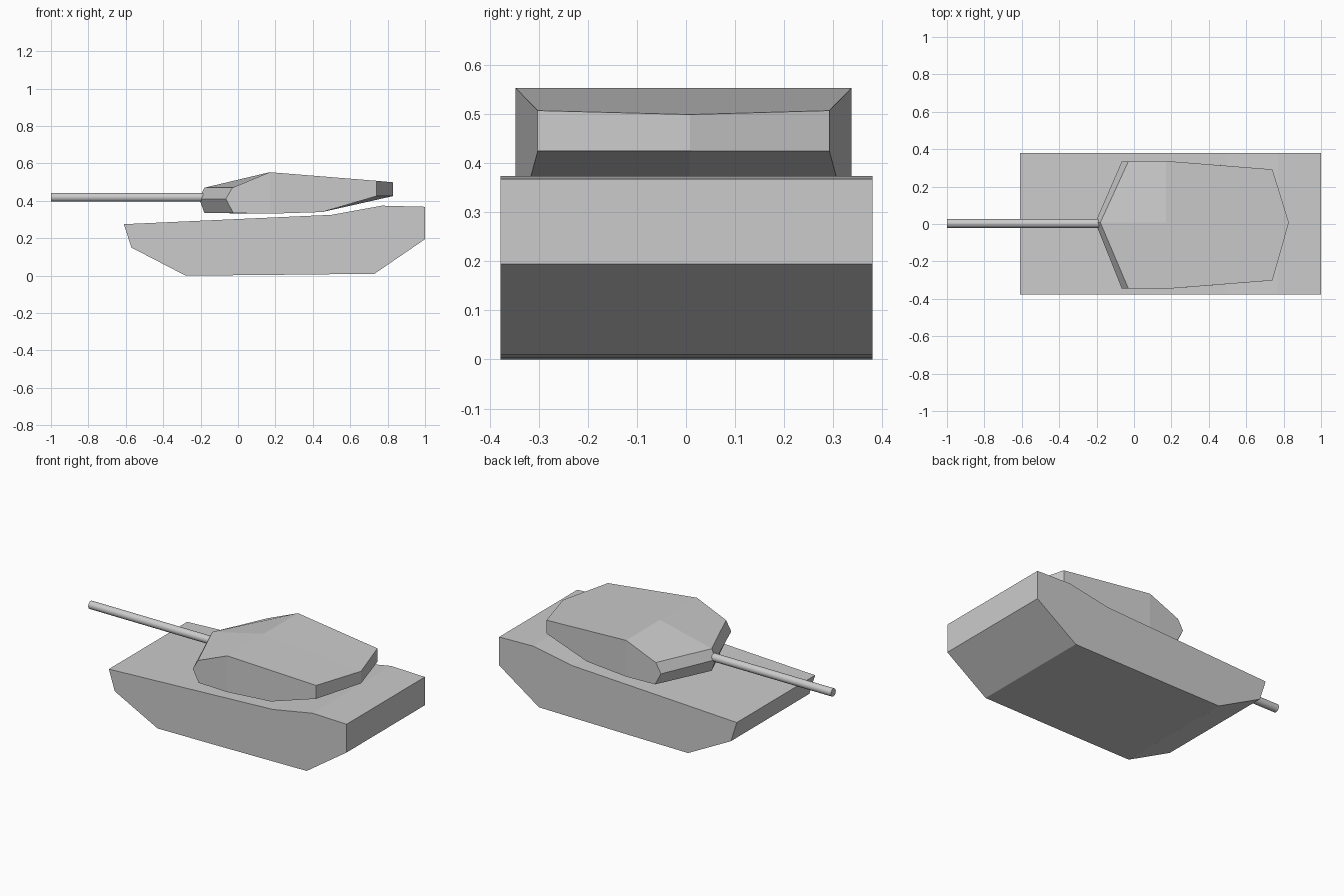
import bpy
import bmesh
from math import radians
from mathutils import Matrix

if "Cube" in bpy.data.objects:
    bpy.data.objects.remove(bpy.data.objects["Cube"])


def loft(name, sections, cap_splits):
    """Join matching cross-sections into a closed solid."""
    bm = bmesh.new()
    rows = [[bm.verts.new(p) for p in s] for s in sections]
    n = len(rows[0])
    for a, b in zip(rows, rows[1:]):
        for i in range(n):
            j = (i + 1) % n
            bm.faces.new((a[i], a[j], b[j], b[i]))
    for row in (rows[0], rows[-1]):
        for split in cap_splits:
            bm.faces.new([row[i] for i in split])
    bmesh.ops.recalc_face_normals(bm, faces=bm.faces)
    mesh = bpy.data.meshes.new(name)
    bm.to_mesh(mesh)
    bm.free()
    obj = bpy.data.objects.new(name, mesh)
    bpy.context.collection.objects.link(obj)
    return obj


# Hull: side profile (x, z) extruded across the width
hull = [(-0.61, 0.275), (-0.57, 0.15), (-0.28, 0.0), (0.10, 0.003), (0.73, 0.01),
        (1.0, 0.195), (1.0, 0.368), (0.77, 0.374), (0.50, 0.325)]
loft("hull", [[(x, y, z) for x, z in hull] for y in (-0.378, 0.38)],
     [range(len(hull))])

# Turret: pointed centre section between two tapered flanks
flank = [(-0.065, 0.34, 0.41), (-0.03, 0.34, 0.47), (0.17, 0.342, 0.553),
         (0.74, 0.297, 0.507), (0.74, 0.297, 0.425), (0.45, 0.320, 0.34),
         (0.17, 0.342, 0.331), (-0.025, 0.34, 0.335)]
centre = [(-0.207, 0.41), (-0.18, 0.47), (0.17, 0.553), (0.828, 0.499),
          (0.828, 0.425), (0.45, 0.34), (0.17, 0.331), (-0.18, 0.335)]
mid_y = -0.005
loft("turret",
     [[(x, mid_y - y, z) for x, y, z in flank],
      [(x, 0.008, z) for x, z in centre],
      [(x, mid_y + y, z) for x, y, z in flank]],
     [(0, 1, 2, 6, 7), (2, 3, 4, 5, 6)])

# Barrel: round tube from the turret nose
bpy.ops.mesh.primitive_cylinder_add(vertices=16, radius=0.024, depth=0.82,
                                    location=(-0.59, 0.003, 0.419),
                                    rotation=(0, radians(90), 0))
barrel = bpy.context.object
barrel.name = "gun_barrel"
bpy.ops.object.shade_smooth_by_angle(angle=radians(35))
